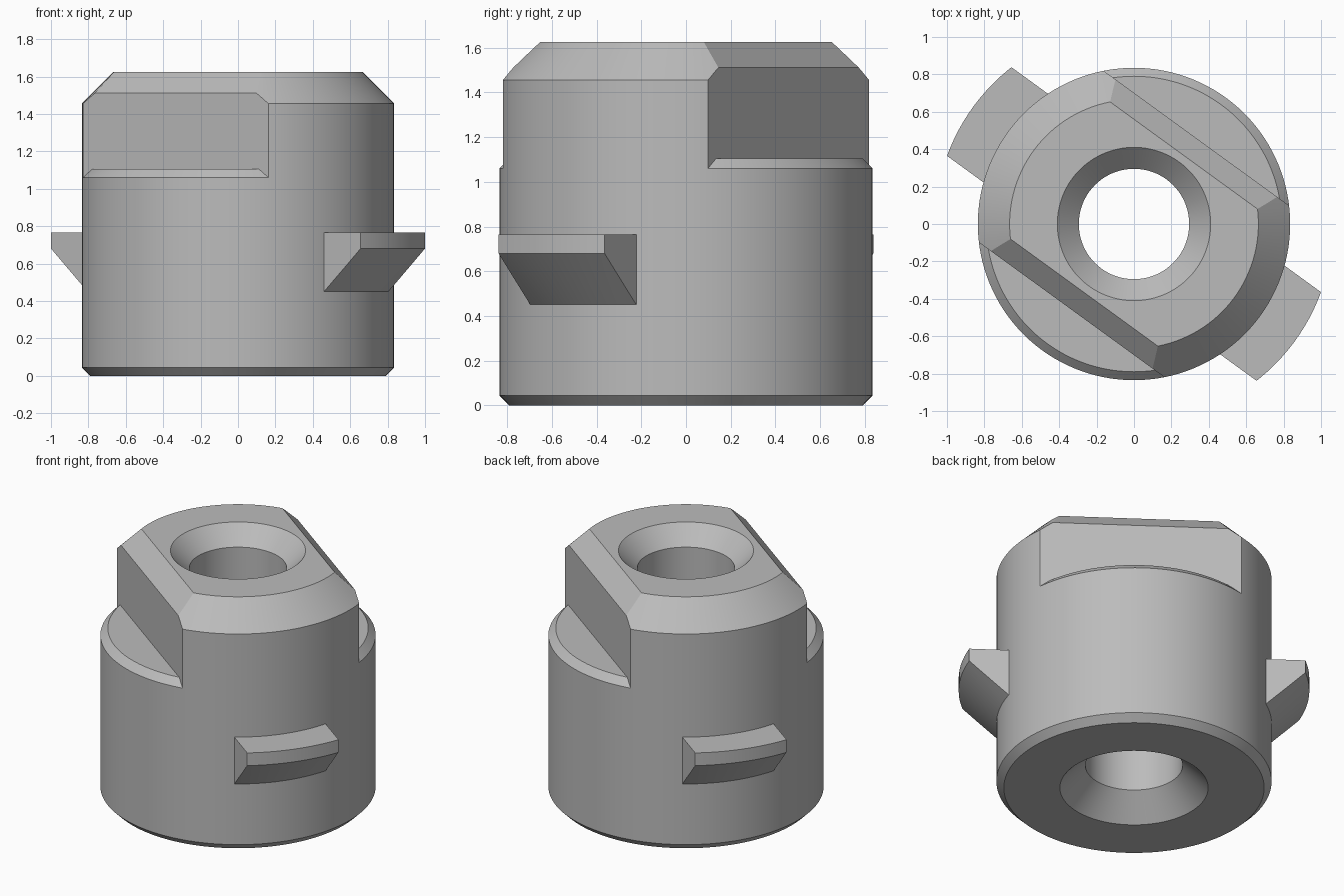
import bpy, bmesh, math
from mathutils import Vector

cube = bpy.data.objects.get("Cube")
if cube:
    bpy.data.objects.remove(cube, do_unlink=True)

# Single plain grey metal
grey = bpy.data.materials.new("grey_metal")
grey.use_nodes = True
colour = (0.5, 0.5, 0.5, 1.0)
grey.diffuse_color = colour
grey.node_tree.nodes["Principled BSDF"].inputs["Base Color"].default_value = colour

SEGMENTS = 128
TURN = math.radians(-36)                                   # direction of lugs and flats
ACROSS = Vector((-math.sin(TURN), math.cos(TURN), 0))      # normal of the flats
UP = Vector((0, 0, 1))


def revolve(profile):
    """Closed (radius, height) profile turned about the z axis."""
    bm = bmesh.new()
    verts = [bm.verts.new((r, 0, z)) for r, z in profile]
    edges = [bm.edges.new((a, b)) for a, b in zip(verts, verts[1:] + verts[:1])]
    bmesh.ops.spin(bm, geom=verts + edges, cent=(0, 0, 0), axis=UP,
                   angle=math.tau, steps=SEGMENTS, use_duplicate=False)
    bmesh.ops.remove_doubles(bm, verts=bm.verts, dist=1e-4)
    bmesh.ops.recalc_face_normals(bm, faces=bm.faces)
    return bm


def slice_off(bm, point, normal):
    """Remove everything beyond the plane and cap the opening."""
    geom = bm.verts[:] + bm.edges[:] + bm.faces[:]
    bmesh.ops.bisect_plane(bm, geom=geom, dist=1e-5, plane_co=point,
                           plane_no=normal, clear_outer=True)
    bmesh.ops.holes_fill(bm, edges=[e for e in bm.edges if e.is_boundary], sides=0)
    bmesh.ops.recalc_face_normals(bm, faces=bm.faces)


def finish(bm, name):
    mesh = bpy.data.meshes.new(name)
    bm.to_mesh(mesh)
    bm.free()
    obj = bpy.data.objects.new(name, mesh)
    bpy.context.collection.objects.link(obj)
    mesh.materials.append(grey)
    bpy.ops.object.select_all(action="DESELECT")
    obj.select_set(True)
    bpy.context.view_layer.objects.active = obj
    bpy.ops.object.shade_smooth_by_angle(angle=math.radians(20))


# Lower body: chamfered rims and countersunk bore
finish(revolve([(0.45, 0), (0.79, 0), (0.835, 0.045), (0.835, 1.06),
                (0.79, 1.105), (0.5, 1.105), (0.5, 1.06),
                (0.295, 1.06), (0.295, 0.155)]), "lower_body")

# Upper body: chamfered top, two wrench flats with sloped top edges
upper = revolve([(0.295, 1.06), (0.835, 1.06), (0.835, 1.455),
                 (0.665, 1.625), (0.41, 1.625), (0.295, 1.51)])
for side in (ACROSS, -ACROSS):
    slice_off(upper, side * 0.567, side)
    slice_off(upper, side * 0.567 + UP * 1.511, (side + UP).normalized())
finish(upper, "upper_body")

# Locking lugs: an undercut ring trimmed to two opposite tabs
lugs = revolve([(0.8, 0.416), (1.064, 0.68), (1.064, 0.765), (0.8, 0.765)])
for side in (ACROSS, -ACROSS):
    slice_off(lugs, side * 0.293, side)
finish(lugs, "locking_lugs")
